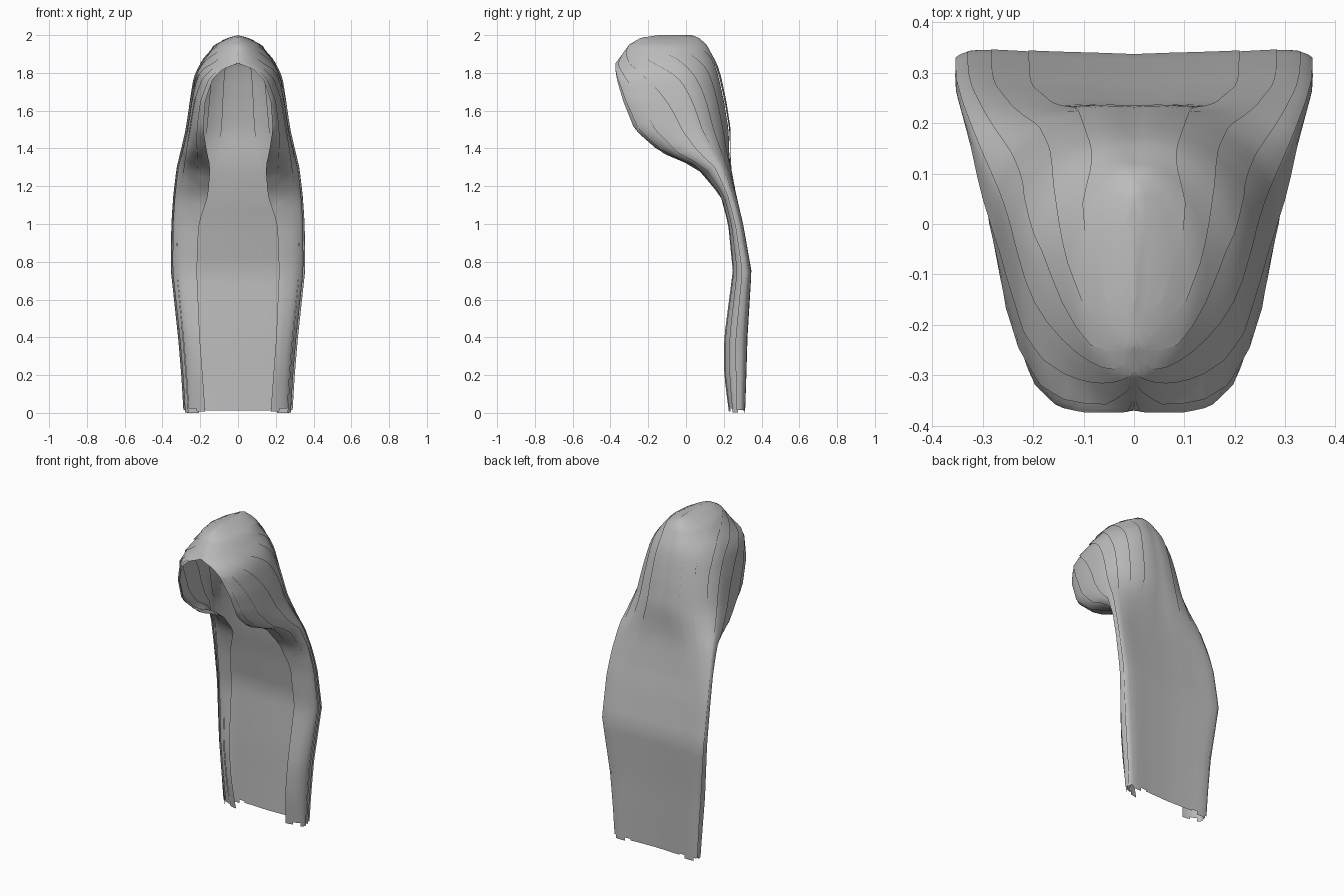
import bpy
import math

old = bpy.data.objects.get("Cube")
if old:
    bpy.data.objects.remove(old, do_unlink=True)

# One matte grey for the whole hairpiece
grey = bpy.data.materials.new("soft grey")
grey.use_nodes = True
colour = (0.5, 0.5, 0.5, 1)
grey.diffuse_color = colour
shader = next(n for n in grey.node_tree.nodes if n.type == "BSDF_PRINCIPLED")
shader.inputs["Base Color"].default_value = colour

# Horseshoe sections: height, back y, widest y, front y, half width, half gap
SECTIONS = [
    (2.0, .03, -.08, -.15, 0, 0),
    (1.985, .07, -.08, -.24, .055, 0),
    (1.95, .11, -.08, -.3, .12, 0),
    (1.85, .165, -.06, -.37, .195, 0),
    (1.82, .175, -.05, -.37, .21, .08),
    (1.77, .19, -.04, -.36, .228, .13),
    (1.65, .215, 0, -.325, .25, .17),
    (1.5, .238, .05, -.265, .272, .18),
    (1.38, .243, .12, -.13, .3, .16),
    (1.3, .25, .18, .06, .32, .14),
    (1.15, .285, .23, .185, .338, .15),
    (1.0, .32, .27, .225, .348, .2),
    (.75, .365, .31, .25, .35, .21),
    (.4, .345, .28, .205, .312, .195),
    (.2, .338, .28, .205, .295, .18),
    (0, .33, .28, .23, .283, .165),
]
STRANDS = 8
ROWS = 44
COLUMNS = 5
BACK_SHARE = 0.6


def clamp(v):
    return max(0.0, min(1.0, v))


def section(z):
    """Blend the two sections around height z."""
    for a, b in zip(SECTIONS, SECTIONS[1:]):
        if z >= b[0]:
            k = clamp((a[0] - z) / (a[0] - b[0]))
            return [p + (q - p) * k for p, q in zip(a[1:], b[1:])]
    return SECTIONS[-1][1:]


def shell_point(u, z, lift):
    """Point on the shell: u runs from the back centre to the front edge."""
    back, mid, front, width, gap = section(z)
    low = clamp((1.5 - z) / 0.4)
    if u < BACK_SHARE:
        a = u / BACK_SHARE * math.pi / 2
        power = 1 - 0.4 * low
        c = max(0.0, math.cos(a))
        x = width * math.sin(a) ** power
        y = mid + (back - mid) * c ** power - 0.025 * low * c ** 3
    else:
        a = (u - BACK_SHARE) / (1 - BACK_SHARE) * math.pi / 2
        x = gap + (width - gap) * math.cos(a)
        y = mid + (front - mid) * math.sin(a)
    reach = math.hypot(x, y - mid) or 1
    return (max(0, x + lift * x / reach), y + lift * (y - mid) / reach, z)


def strand_point(s, t, end, lift):
    """Strands leave the parting, sweep round the head and hang down."""
    start = 2 - 0.15 * s ** 3
    z = start - (start - end) * t ** 1.8
    u = s
    if s > 0:
        h = clamp((z - 1.25) / (start - 1.25))
        u = s + (1 - s) * h ** (3 / s)
    return shell_point(u, z, lift * clamp(t * 5))


def make_strand(index):
    first = index / STRANDS
    last = min(1.0, first + 1.25 / STRANDS)
    end = 0.012 + 0.012 * math.sin(index * 2.3)
    verts, faces = [], []
    for r in range(ROWS + 1):
        for c in range(COLUMNS + 1):
            v = c / COLUMNS
            s = first + (last - first) * v
            verts.append(strand_point(s, r / ROWS, end, 0.011 * v - 0.003))
    wide = COLUMNS + 1
    for r in range(ROWS):
        for c in range(COLUMNS):
            i = r * wide + c
            faces.append((i, i + 1, i + 1 + wide, i + wide))
    name = "front_lock" if index == STRANDS - 1 else f"hair_strand_{index + 1}"
    mesh = bpy.data.meshes.new(name)
    mesh.from_pydata(verts, [], faces)
    mesh.materials.append(grey)
    for face in mesh.polygons:
        face.use_smooth = True
    mesh.validate()
    obj = bpy.data.objects.new(name, mesh)
    bpy.context.collection.objects.link(obj)
    # Mirror to the other side of the parting
    mirror = obj.modifiers.new("mirror", "MIRROR")
    mirror.use_axis[0] = True
    mirror.merge_threshold = 0.0005


for n in range(STRANDS):
    make_strand(n)
